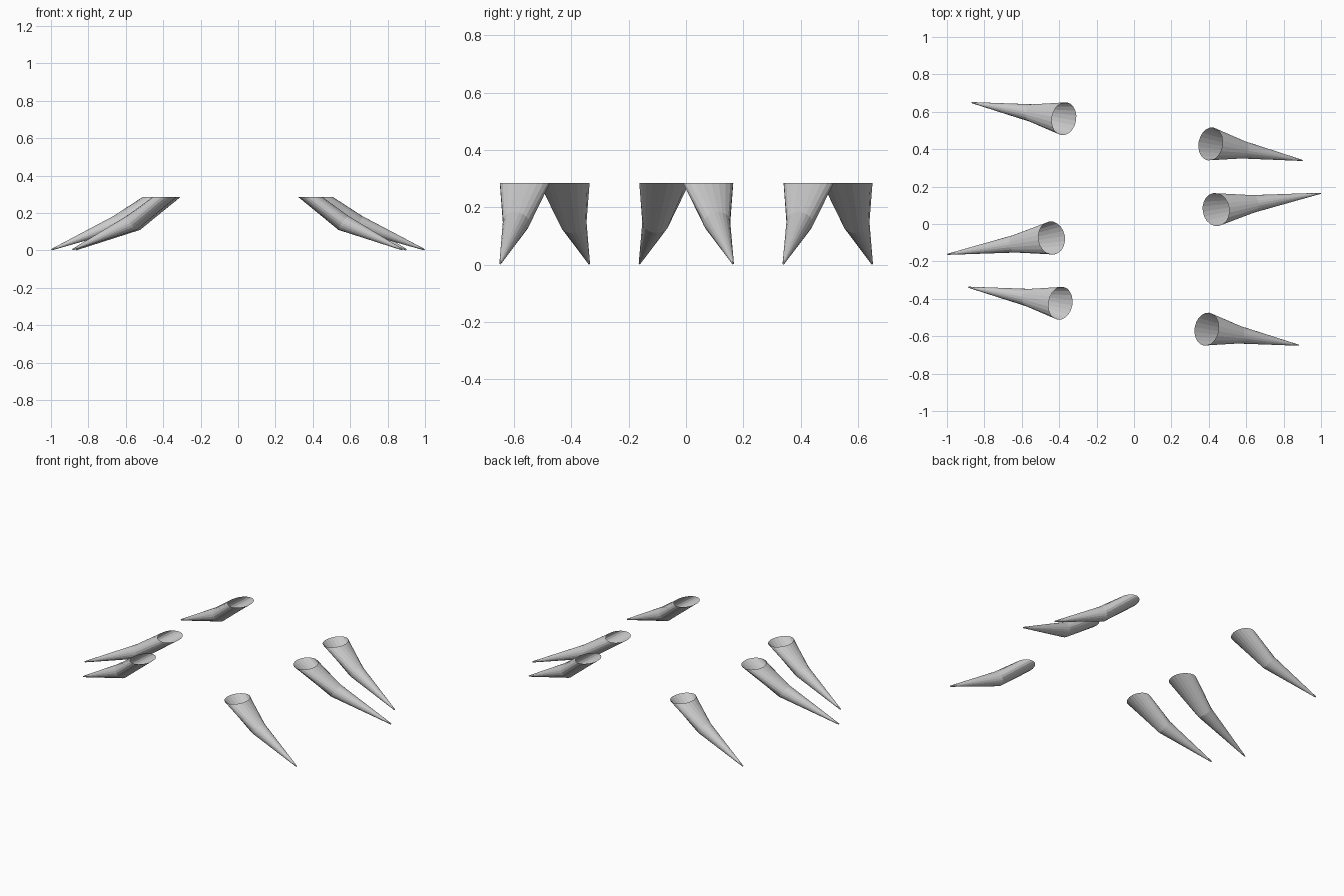
import bpy, bmesh, math
from mathutils import Vector

if "Cube" in bpy.data.objects:
    bpy.data.objects.remove(bpy.data.objects["Cube"])

SIDES = 20
TOP_Z, KNEE_Z, TIP_Z = 0.285, 0.147, 0.004


def ring(bm, centre, u, v):
    """One closed ring of vertices spanned by the half-axes u and v."""
    pts = []
    for i in range(SIDES):
        a = 2 * math.pi * i / SIDES
        pts.append(bm.verts.new(centre + u * math.cos(a) + v * math.sin(a)))
    return pts


def leg(name, top, tip, rx):
    """Open-topped tapered leg: flat oval mouth, bent knee, pointed foot."""
    top = Vector((*top, TOP_Z))
    tip = Vector((*tip, TIP_Z))
    out = Vector((tip.x - top.x, tip.y - top.y, 0))
    knee = top + out * 0.357
    knee.z = KNEE_Z
    out.normalize()
    side = Vector((-out.y, out.x, 0))
    tilt = out * 0.6 + Vector((0, 0, 0.8))

    bm = bmesh.new()
    rings = [ring(bm, top, out * rx, side * 0.089),
             ring(bm, knee, tilt * 0.046, side * 0.047),
             ring(bm, tip, tilt * 0.004, side * 0.003)]
    for a, b in zip(rings, rings[1:]):
        for i in range(SIDES):
            j = (i + 1) % SIDES
            bm.faces.new((a[i], b[i], b[j], a[j]))
    bm.faces.new(rings[-1])
    bmesh.ops.recalc_face_normals(bm, faces=bm.faces)
    mesh = bpy.data.meshes.new(name)
    bm.to_mesh(mesh)
    bm.free()
    obj = bpy.data.objects.new(name, mesh)
    bpy.context.collection.objects.link(obj)


# Six legs, staggered left and right: mouth centre, foot tip, mouth half-width
leg("left_back_leg", (-0.374, 0.563), (-0.867, 0.649), 0.065)
leg("left_middle_leg", (-0.440, -0.075), (-0.997, -0.162), 0.071)
leg("left_front_leg", (-0.393, -0.424), (-0.885, -0.338), 0.064)
leg("right_back_leg", (0.409, 0.428), (0.900, 0.340), 0.064)
leg("right_middle_leg", (0.438, 0.077), (0.997, 0.164), 0.071)
leg("right_front_leg", (0.388, -0.562), (0.880, -0.648), 0.064)
